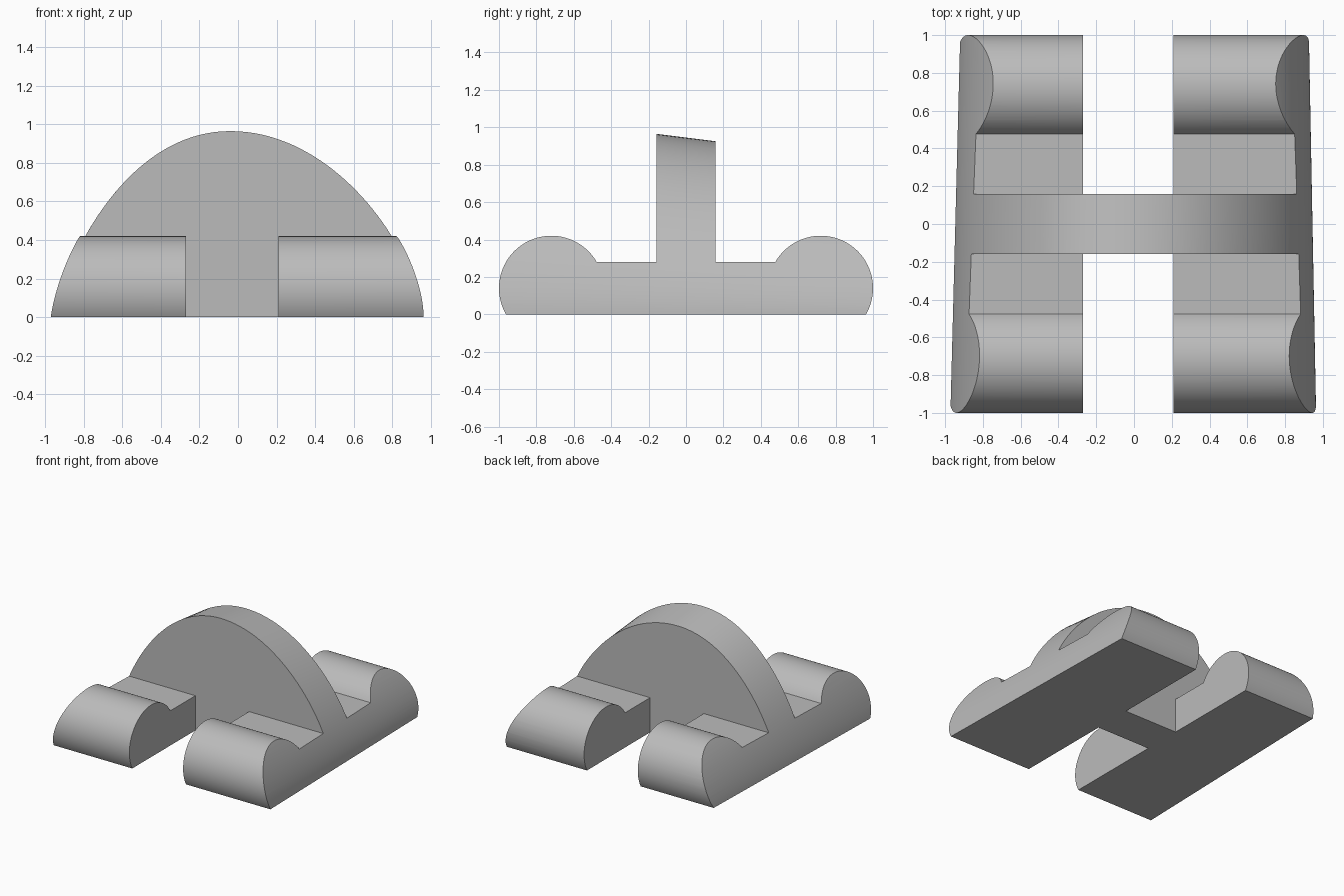
import bpy, math
from mathutils import Vector
from mathutils.geometry import interpolate_bezier

cube = bpy.data.objects.get("Cube")
if cube:
    bpy.data.objects.remove(cube)

grey = bpy.data.materials.new("light_grey")
grey.use_nodes = True
colour = (0.5, 0.5, 0.5, 1)
grey.diffuse_color = colour
grey.node_tree.nodes["Principled BSDF"].inputs["Base Color"].default_value = colour


def loft(name, sections):
    """Solid skinned through closed sections with equal point counts."""
    n = len(sections[0])
    verts = [p for s in sections for p in s]
    faces = [tuple(range(n)), tuple(reversed(range(len(verts) - n, len(verts))))]
    for k in range(len(sections) - 1):
        a = k * n
        for i in range(n):
            j = (i + 1) % n
            faces.append((a + j, a + i, a + n + i, a + n + j))
    mesh = bpy.data.meshes.new(name)
    mesh.from_pydata(verts, [], faces)
    mesh.materials.append(grey)
    obj = bpy.data.objects.new(name, mesh)
    bpy.context.collection.objects.link(obj)
    bpy.context.view_layer.objects.active = obj
    obj.select_set(True)
    bpy.ops.object.mode_set(mode='EDIT')
    bpy.ops.mesh.select_all(action='SELECT')
    bpy.ops.mesh.normals_make_consistent(inside=False)
    bpy.ops.object.mode_set(mode='OBJECT')
    obj.select_set(False)
    return obj


def cut(target, cutter, operation):
    bpy.context.view_layer.objects.active = target
    mod = target.modifiers.new(operation.lower(), 'BOOLEAN')
    mod.operation, mod.object, mod.solver = operation, cutter, 'EXACT'
    bpy.ops.object.modifier_apply(modifier=mod.name)
    bpy.data.objects.remove(cutter)


def arch_section(y):
    """Lopsided arch that gets lower and narrower towards the back."""
    h = 0.945 - 0.125 * y
    left, right = -0.946 + 0.026 * y, 0.945 - 0.019 * y
    peak = Vector((-0.04, y, h))
    rise = interpolate_bezier(Vector((left, y, 0)), Vector((left + 0.05, y, 0.31 * h)),
                              Vector((-0.58, y, h)), peak, 40)
    fall = interpolate_bezier(peak, Vector((0.52, y, h)),
                              Vector((right - 0.01, y, 0.34 * h)), Vector((right, y, 0)), 40)
    return [Vector((left, y, -0.1))] + rise + fall[1:] + [Vector((right, y, -0.1))]


# Side profile: round bumper, flat deck and tall centre wall, mirrored in y
R, CY, CZ, DECK, WALL = 0.28, 0.72, 0.14, 0.28, 0.158
half = []
for i in range(49):
    a = math.radians(-30 + 180 * i / 48)
    half.append((CY + R * math.cos(a), CZ + R * math.sin(a)))
half += [(WALL, DECK), (WALL, 1.3)]
profile = half + [(-y, z) for y, z in reversed(half)]

# Arched block trimmed by the side profile
body = loft("arched_rocker_body", [arch_section(y) for y in (-1.1, -0.55, 0, 0.55, 1.1)])
trim = loft("side_profile", [[(x, y, z) for y, z in profile] for x in (-1.3, 1.3)])
cut(body, trim, 'INTERSECT')

# Open gap in front of and behind the wall
for side in (-1, 1):
    ys = sorted((side * WALL, side * 1.3))
    gap = loft("gap", [[(-0.27, y, -0.3), (0.21, y, -0.3), (0.21, y, 1.5), (-0.27, y, 1.5)]
                       for y in ys])
    cut(body, gap, 'DIFFERENCE')

bpy.context.view_layer.objects.active = body
body.select_set(True)
bpy.ops.object.shade_smooth_by_angle(angle=math.radians(25))
